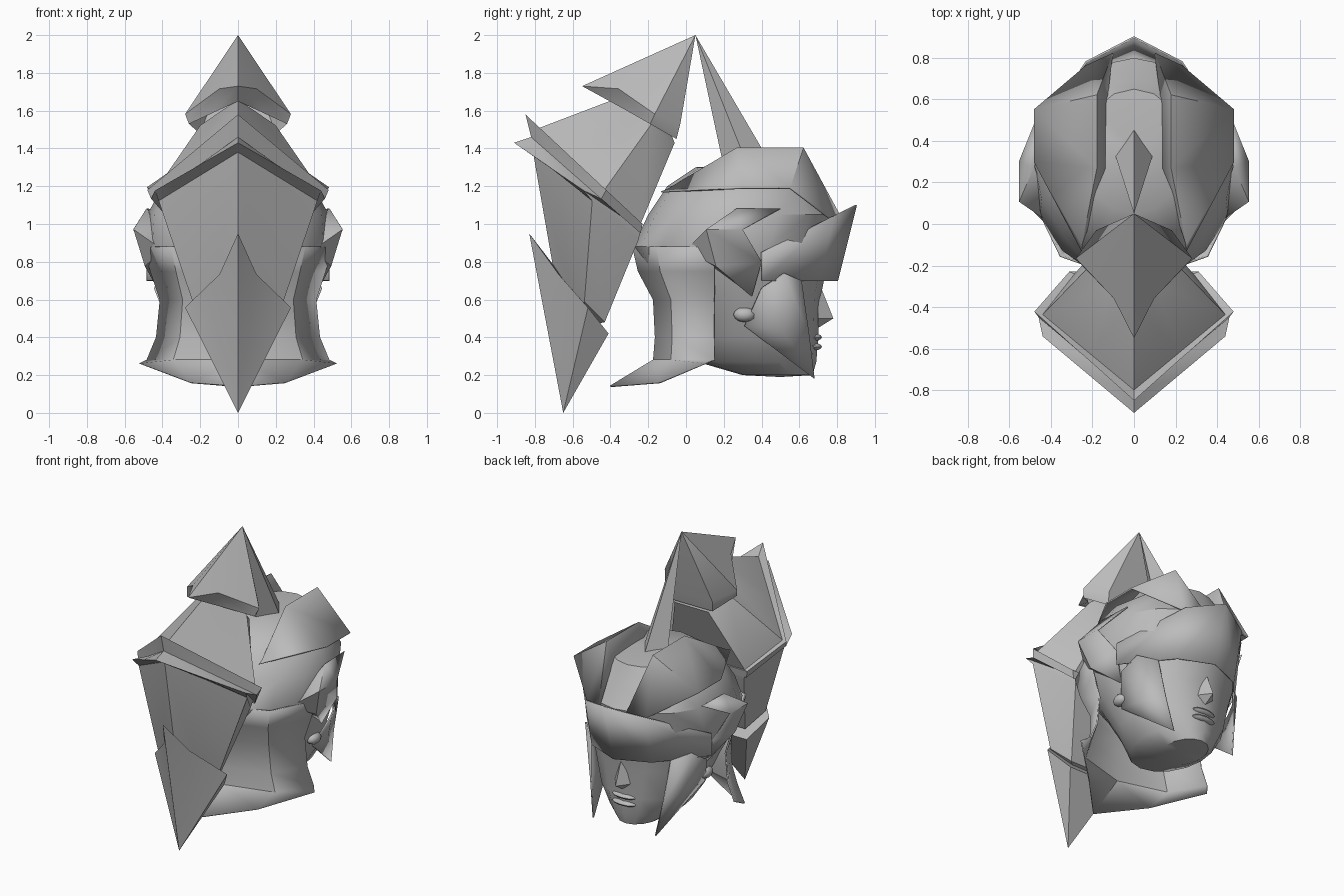
import bpy
import bmesh
import math
from mathutils import Matrix, Vector

default_cube = bpy.data.objects.get("Cube")
if default_cube:
    bpy.data.objects.remove(default_cube)

# One plain grey for the whole model
grey = bpy.data.materials.new("plain grey")
grey.use_nodes = True
colour = (.5, .5, .5, 1)
grey.diffuse_color = colour
grey.node_tree.nodes["Principled BSDF"].inputs["Base Color"].default_value = colour

parts = []


def finish(name, bm):
    """Turn a bmesh into a grey object in the scene."""
    bmesh.ops.recalc_face_normals(bm, faces=bm.faces[:])
    mesh = bpy.data.meshes.new(name)
    bm.to_mesh(mesh)
    bm.free()
    mesh.materials.append(grey)
    obj = bpy.data.objects.new(name, mesh)
    bpy.context.scene.collection.objects.link(obj)
    parts.append(obj)
    return obj


def skin(name, rows):
    """Skin rows of points on one side and mirror them to the other."""
    bm = bmesh.new()
    for side in (1, -1):
        made = [[bm.verts.new((side * x, y, z)) for x, y, z in row] for row in rows]
        for upper, lower in zip(made, made[1:]):
            for a, b, c, d in zip(upper, upper[1:], lower[1:], lower):
                bm.faces.new((a, b, c, d))
    bmesh.ops.remove_doubles(bm, verts=bm.verts[:], dist=.001)
    bmesh.ops.dissolve_degenerate(bm, edges=bm.edges[:], dist=.001)
    return finish(name, bm)


def plate(name, rows):
    """A skinned sheet with a little thickness."""
    solid = skin(name, rows).modifiers.new("thickness", "SOLIDIFY")
    solid.thickness = .01
    solid.offset = 0


def blob(name, centre, size):
    """A rounded lump, used for small face details."""
    bm = bmesh.new()
    place = Matrix.Translation(centre) @ Matrix.Diagonal((*size, 1))
    bmesh.ops.create_icosphere(bm, subdivisions=2, radius=1, matrix=place)
    finish(name, bm)


def half_ring(height, back, front, width, steps=8):
    """Half an ellipse, from the nape round to the face."""
    middle, reach = (front + back) / 2, (front - back) / 2
    angles = [math.pi * i / steps for i in range(steps + 1)]
    return [(width * math.sin(a), middle - reach * math.cos(a), height) for a in angles]


def tail_ring(front, back, width, corner=.6, fold=.5, lift=0):
    """Half a tilted kite: front tip, fold, side corner, back corner, back centre."""
    tip, heel = Vector((0, *front)), Vector((0, *back))
    stations = ((0, 0, 0), (corner / 2, fold, lift), (corner, 1, 0), (1, .65, 0), (1, 0, 0))
    return [tip.lerp(heel, along) + Vector((0 + width * out, 0, up)) for along, out, up in stations]


# Head: stacked half rings closed at the chin and the crown
jaw = half_ring(height=.2, back=.3, front=.67, width=.14)
crown = half_ring(height=1.3, back=.05, front=.65, width=.25)
skin("head", [
    [(0, .5, .19)] * len(jaw),
    jaw,
    half_ring(height=.27, back=.06, front=.69, width=.24),
    half_ring(height=.4, back=.02, front=.7, width=.33),
    half_ring(height=.6, back=-.1, front=.71, width=.4),
    half_ring(height=.75, back=-.22, front=.74, width=.46),
    half_ring(height=.88, back=-.28, front=.76, width=.49),
    half_ring(height=1.05, back=-.2, front=.8, width=.48),
    half_ring(height=1.2, back=-.1, front=.7, width=.4),
    crown,
    [(0, .35, 1.32)] * len(crown),
])

# Face details
nose_bridge, nose_base = (0, .7, .7), (0, .7, .45)
skin("nose", [
    [nose_bridge, nose_bridge],
    [(0, .78, .5), (.06, .7, .5)],
    [nose_base, nose_base],
])
for name, height in (("upper_lip", .4), ("lower_lip", .35)):
    blob(name, centre=(0, .68, height), size=(.09, .04, .02))
for name, side in (("left_ear", 1), ("right_ear", -1)):
    blob(name, centre=(side * .37, .31, .52), size=(.04, .06, .04))

# Crown lobes either side of the central groove
lobe_start, lobe_end = (.25, -.1, 1.18), (.1, .82, 1.03)
lobe_rows = [
    [(.13, y, 1.28), (.18, y, 1.4), (.48, outer, 1.19)]
    for y, outer in ((.27, .3), (.62, .55))
]
plate("crown_lobes", [
    [lobe_start, lobe_start, (.25, -.13, 1.17)],
    *lobe_rows,
    [lobe_end, lobe_end, (.23, .76, 1.03)],
])

# Temple wings: a pointed outer edge running down into the side of the head
wing_point, wing_root = (.39, 0, .86), (.4, .35, .62)
plate("temple_wings", [
    [wing_point, (.48, .27, 1.08), (.47, .5, 1.08)],
    [wing_point, (.55, .11, .97), (.55, .3, .97)],
    [wing_point, (.49, .16, .78), (.48, .4, .8)],
    [wing_root] * 3,
])

# Visor band sweeping to a point over the brow
brow = (0, .9), (.23, .78), (.48, .4)
plate("visor", [
    [(x, y, .65 + y / 2) for x, y in brow],
    [(x, .08 + y * .8, .7) for x, y in brow],
])

# Cheek guards
cheek_point = (.24, .68, .18)
plate("cheek_guards", [
    [(.44, .4, .66), (.41, .52, .74), (.31, .61, .7)],
    [(.36, .31, .46), (.34, .5, .45), (.28, .65, .42)],
    [cheek_point] * 3,
])

# Flared neck guard wrapping the nape
guard_centre = .15
nape_sizes = (.88, .43, .5), (.75, .4, .46), (.6, .32, .41), (.4, .31, .43), (.28, .32, .48)
nape = [
    half_ring(height, guard_centre - depth, guard_centre + depth, width, steps=4)[:3]
    for height, depth, width in nape_sizes
]
plate("neck_guard", nape + [[(0, -.4, .14), (.25, -.14, .16), (.52, .1, .26)]])

# Spike joining the crown to the tail
summit = (0, .05, 2)
skin("crown_spike", [
    [summit] * 3,
    [(0, .2, 1.3), (.09, .33, 1.3), (0, .46, 1.3)],
])

# Tail cap: folded pyramid with a lip underneath
skin("tail_cap", [
    [summit] * 5,
    tail_ring(front=(-.55, 1.73), back=(-.03, 1.53), width=.28, corner=.74, fold=.35, lift=.06),
    tail_ring(front=(-.4, 1.65), back=(-.05, 1.45), width=.26),
])

# Tail body: widens to two stacked lips, then tapers
skin("tail_body", [
    [(0, -.15, 1.65)] * 5,
    tail_ring(front=(-.38, 1.66), back=(-.06, 1.43), width=.2),
    tail_ring(front=(-.8, 1.5), back=(-.24, 1), width=.44, corner=.65),
    tail_ring(front=(-.85, 1.58), back=(-.23, 1), width=.48, corner=.69),
    tail_ring(front=(-.82, 1.46), back=(-.24, .95), width=.46, corner=.64),
    tail_ring(front=(-.91, 1.43), back=(-.24, .97), width=.44, corner=.55),
    tail_ring(front=(-.81, 1.38), back=(-.25, .92), width=.42, corner=.56),
    tail_ring(front=(-.7, .75), back=(-.43, .48), width=.24),
    [(0, -.58, .45)] * 5,
])

# Tail tip: folded blade pointing down
skin("tail_tip", [
    [(0, -.6, .65)] * 5,
    tail_ring(front=(-.83, .95), back=(-.41, .42), width=.28, corner=.74, fold=.35, lift=-.02),
    [(0, -.65, 0)] * 5,
])

# Smooth shading with crisp creases
bpy.ops.object.select_all(action="DESELECT")
for obj in parts:
    obj.select_set(True)
bpy.context.view_layer.objects.active = parts[0]
bpy.ops.object.shade_smooth_by_angle(angle=math.radians(35))
